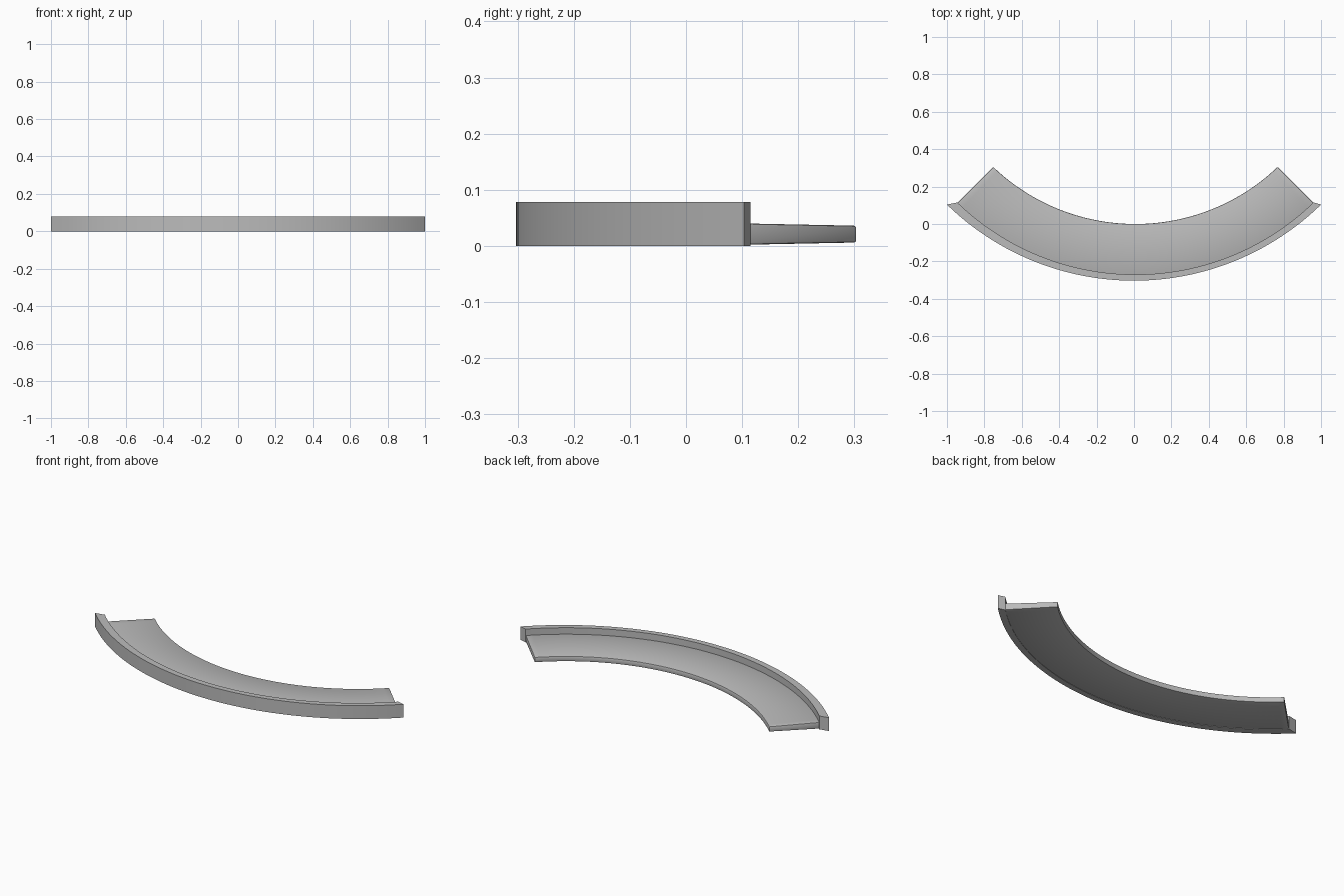
import bpy, bmesh
from math import sin, cos, radians

cube = bpy.data.objects.get("Cube")
if cube:
    bpy.data.objects.remove(cube)

grey = bpy.data.materials.new("plain grey")
grey.use_nodes = True
GREY = (0.5, 0.5, 0.5, 1)
grey.diffuse_color = GREY
grey.node_tree.nodes["Principled BSDF"].inputs["Base Color"].default_value = GREY

SEGMENTS = 56
# Arcs as (radius, centre x, centre y, half angle)
OUTER = (1.433, 0.0, 1.13, 44.26)
SEAM = (1.369, 0.0075, 1.099, 44.06)
HIDDEN = (1.38, 0.0075, 1.099, 44.0)
INNER = (1.10, 0.0075, 1.10, 43.7)


def arc_point(arc, t, z):
    radius, cx, cy, half = arc
    a = radians(half) * t
    return (cx + radius * sin(a), cy - radius * cos(a), z)


def sweep(name, section, bevel=0):
    """Sweep a closed section of (arc, z) corners along the curve."""
    bm = bmesh.new()
    rings = []
    for i in range(SEGMENTS + 1):
        t = 2 * i / SEGMENTS - 1
        rings.append([bm.verts.new(arc_point(arc, t, z)) for arc, z in section])
    n = len(section)
    for a, b in zip(rings, rings[1:]):
        for k in range(n):
            j = (k + 1) % n
            bm.faces.new((a[k], a[j], b[j], b[k]))
    bm.faces.new(rings[0])
    bm.faces.new(rings[-1])
    bmesh.ops.recalc_face_normals(bm, faces=bm.faces)
    if bevel:
        edges = [e for e in bm.edges if e.calc_face_angle(0) > radians(40)]
        bmesh.ops.bevel(bm, geom=edges, offset=bevel, segments=2,
                        profile=0.5, affect='EDGES')
    mesh = bpy.data.meshes.new(name)
    bm.to_mesh(mesh)
    bm.free()
    mesh.materials.append(grey)
    obj = bpy.data.objects.new(name, mesh)
    bpy.context.collection.objects.link(obj)
    bpy.ops.object.select_all(action='DESELECT')
    obj.select_set(True)
    bpy.context.view_layer.objects.active = obj
    bpy.ops.object.shade_smooth_by_angle(angle=radians(35))
    return obj


# Raised outer rim
sweep("outer_rim", [(OUTER, 0), (OUTER, 0.078), (SEAM, 0.078), (SEAM, 0)])

# Flat curved shelf, thinning slightly toward the inner edge
sweep("curved_shelf",
      [(HIDDEN, 0.002), (HIDDEN, 0.040), (INNER, 0.036), (INNER, 0.006)],
      bevel=0.004)
